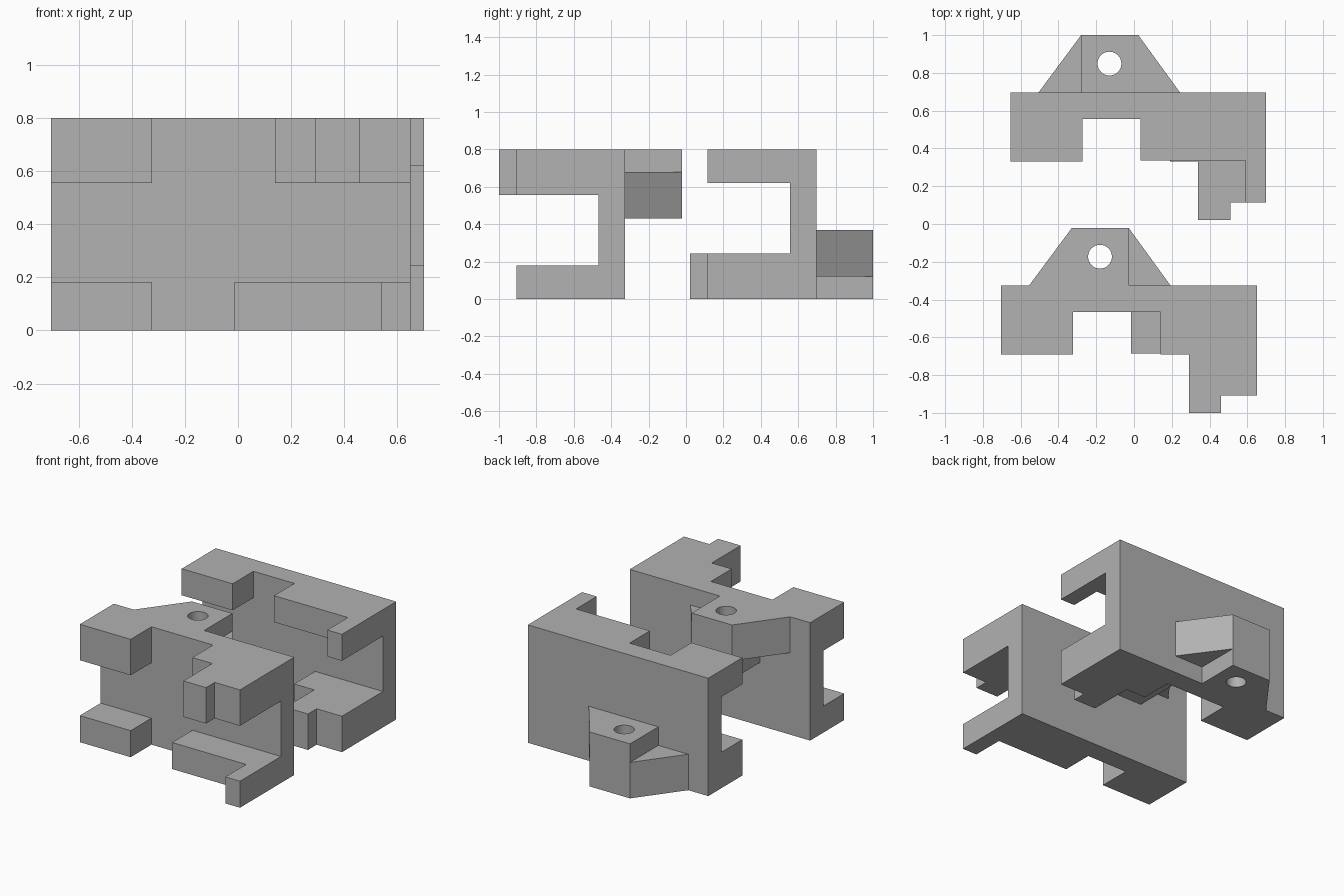
import bpy, bmesh

cube = bpy.data.objects.get("Cube")
if cube:
    bpy.data.objects.remove(cube, do_unlink=True)

grey = bpy.data.materials.new("plain grey")
grey.use_nodes = True
COLOUR = (0.445, 0.445, 0.445, 1)
grey.diffuse_color = COLOUR
grey.node_tree.nodes["Principled BSDF"].inputs["Base Color"].default_value = COLOUR

HEIGHT = 0.8
BACK = -0.325      # back plane of the bracket
FRONT = -0.69      # front edge of the short flange arms
LEFT, RIGHT = -0.705, 0.65


def prism(name, outline, z0, z1, place):
    """Extrude an (x, y) outline from z0 to z1, moved and flipped by place."""
    dx, dy, flip = place
    if flip:
        z0, z1 = HEIGHT - z1, HEIGHT - z0
    bm = bmesh.new()
    face = bm.faces.new([bm.verts.new((x + dx, y + dy, z0)) for x, y in outline])
    top = bmesh.ops.extrude_face_region(bm, geom=[face])["geom"]
    verts = [v for v in top if isinstance(v, bmesh.types.BMVert)]
    bmesh.ops.translate(bm, verts=verts, vec=(0, 0, z1 - z0))
    bmesh.ops.recalc_face_normals(bm, faces=bm.faces)
    mesh = bpy.data.meshes.new(name)
    bm.to_mesh(mesh)
    bm.free()
    mesh.materials.append(grey)
    obj = bpy.data.objects.new(name, mesh)
    bpy.context.collection.objects.link(obj)
    return obj


def rect(x0, x1, y0, y1):
    return [(x0, y0), (x1, y0), (x1, y1), (x0, y1)]


def combine(target, tool, operation):
    """Apply a boolean to target and delete the tool."""
    mod = target.modifiers.new(operation.lower(), "BOOLEAN")
    mod.operation, mod.object, mod.solver = operation, tool, "EXACT"
    bpy.context.view_layer.objects.active = target
    bpy.ops.object.modifier_apply(modifier=mod.name)
    bpy.data.objects.remove(tool, do_unlink=True)


def bracket(name, place):
    # upright wall
    body = prism(name, rect(LEFT, RIGHT, -0.467, BACK), 0, HEIGHT, place)

    # thick flange with a notch and a stepped nose
    thick = [(LEFT, BACK), (LEFT, FRONT), (-0.323, FRONT), (-0.323, -0.467),
             (0.14, -0.467), (0.14, FRONT), (0.29, FRONT), (0.29, -1),
             (0.46, -1), (0.46, -0.907), (RIGHT, -0.907), (RIGHT, BACK)]
    # thin flange with a wider pad and a narrow finger
    thin = [(LEFT, BACK), (LEFT, FRONT), (-0.323, FRONT), (-0.323, -0.467),
            (-0.015, -0.467), (-0.015, FRONT + 0.005), (0.54, FRONT + 0.005),
            (0.54, -0.907), (RIGHT, -0.907), (RIGHT, BACK)]
    # rear lug with a tapering rib on each side at different heights
    tip = -0.022
    root = -0.4
    lug = rect(-0.33, -0.027, root, tip)
    left_rib = [(-0.555, BACK), (-0.555, root), (-0.25, root), (-0.25, tip), (-0.33, tip)]
    right_rib = [(0.193, BACK), (0.193, root), (-0.1, root), (-0.1, tip), (-0.027, tip)]

    for part, outline, z0, z1 in (("thick_flange", thick, 0.556, HEIGHT),
                                  ("thin_flange", thin, 0, 0.18),
                                  ("lug", lug, 0.43, HEIGHT),
                                  ("left_rib", left_rib, 0.556, HEIGHT),
                                  ("right_rib", right_rib, 0.43, 0.68)):
        combine(body, prism(part, outline, z0, z1, place), "UNION")

    # round pin hole through the lug
    dx, dy, flip = place
    z = 0.615
    bpy.ops.mesh.primitive_cylinder_add(
        vertices=40, radius=0.063, depth=0.5,
        location=(-0.18 + dx, -0.173 + dy, HEIGHT - z if flip else z))
    drill = bpy.context.object
    drill.data.materials.append(grey)
    combine(body, drill, "DIFFERENCE")

    # smooth hole wall, sharp edges elsewhere
    bpy.ops.object.select_all(action="DESELECT")
    body.select_set(True)
    bpy.context.view_layer.objects.active = body
    bpy.ops.object.shade_smooth_by_angle(angle=0.5)
    return body


bracket("front_bracket", (0, 0, False))
bracket("rear_bracket", (0.05, 1.022, True))
